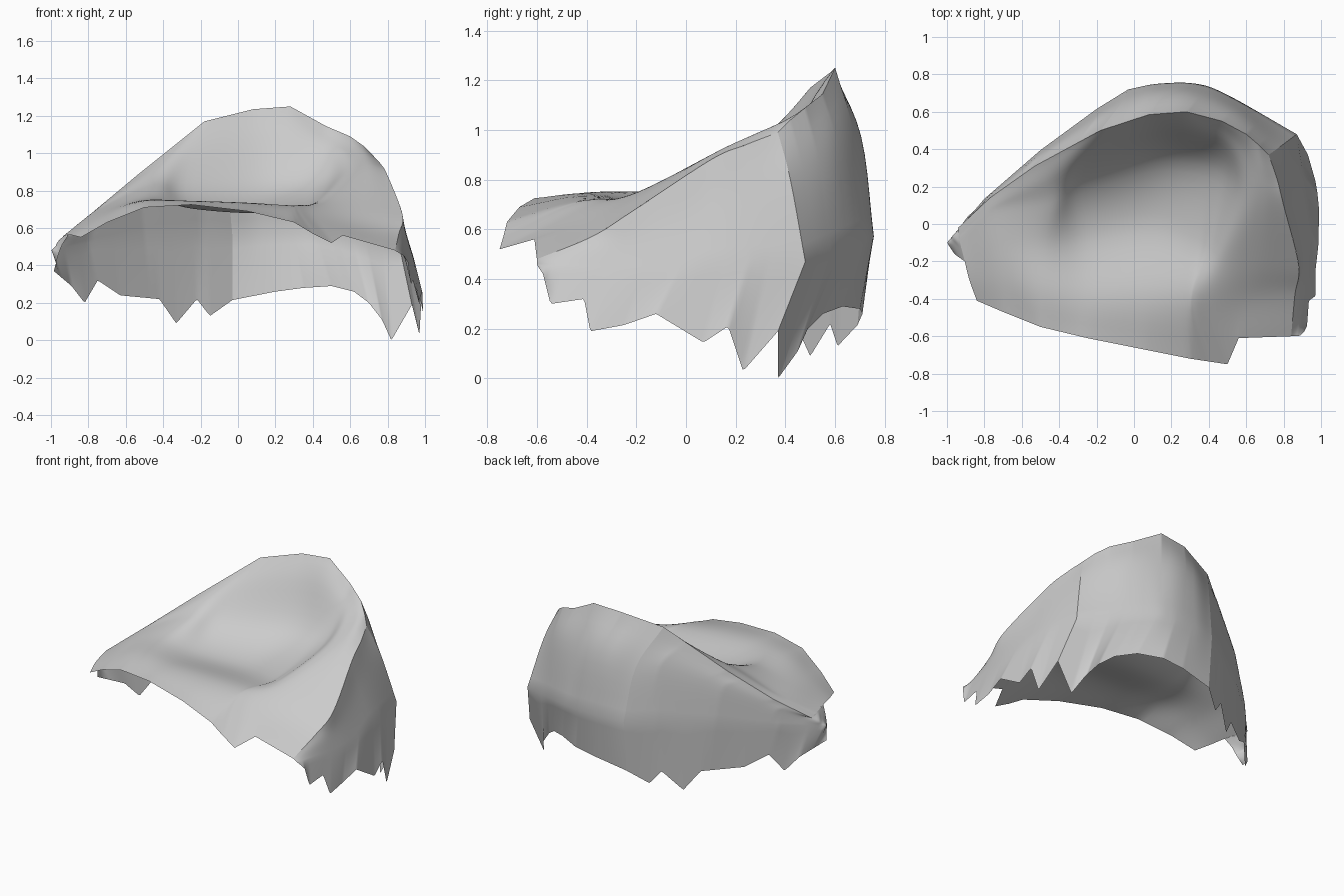
import bpy, bmesh
from mathutils import Vector


def catmull(pts, t):
    """Smooth curve through pts, t in 0..len-1."""
    i = min(int(t), len(pts) - 2)
    f = t - i
    b, c = pts[i], pts[i + 1]
    a = pts[i - 1] if i else 2 * b - c
    d = pts[i + 2] if i + 2 < len(pts) else 2 * c - b
    return 0.5 * (2 * b + (c - a) * f + (2 * a - 5 * b + 4 * c - d) * f * f
                  + (3 * b - a - 3 * c + d) * f ** 3)


def rail(points, n, smooth=True, by_index=False):
    """Resample a rail, evenly per point or by horizontal distance."""
    p = [Vector(q) for q in points]
    acc = [0.0]
    for a, b in zip(p, p[1:]):
        acc.append(acc[-1] + (1 if by_index else (b - a).xy.length + 0.02))
    out = []
    for k in range(n + 1):
        s = acc[-1] * k / n
        i = max(j for j in range(len(p) - 1) if acc[j] <= s + 1e-9)
        f = min(1, (s - acc[i]) / (acc[i + 1] - acc[i]))
        out.append(catmull(p, i + f) if smooth else p[i].lerp(p[i + 1], f))
    return out


def loft(name, rails, steps, straight_hem=False):
    """Smooth skin across a stack of rails; the last band may be straight."""
    bm = bmesh.new()
    rows = []
    n = len(rails) - 1
    for s in range(steps + 1):
        t = n * s / steps
        if straight_hem and t > n - 1:
            row = [a.lerp(b, t - n + 1) for a, b in zip(rails[-2], rails[-1])]
        else:
            use = rails[:-1] if straight_hem else rails
            row = [catmull(list(col), t) for col in zip(*use)]
        rows.append([bm.verts.new(v) for v in row])
    for r0, r1 in zip(rows, rows[1:]):
        for i in range(len(r0) - 1):
            bm.faces.new((r0[i], r0[i + 1], r1[i + 1], r1[i]))
    me = bpy.data.meshes.new(name)
    bm.to_mesh(me)
    bm.free()
    me.shade_smooth()
    ob = bpy.data.objects.new(name, me)
    bpy.context.collection.objects.link(ob)
    return ob


# Rails of the dished top, left to right, from front edge to back crest
front_edge = [(-.84, -.41, .55), (-.7, -.47, .63), (-.5, -.55, .71), (-.25, -.61, .725), (.05, -.67, .69),
              (.3, -.72, .63), (.4, -.735, .57), (.5, -.75, .52), (.56, -.61, .56), (.84, -.6, .48)]
front_swell = [(-.88, -.3, .56), (-.7, -.3, .67), (-.5, -.35, .745), (-.25, -.38, .745), (.05, -.38, .735),
               (.27, -.4, .72), (.32, -.42, .71), (.41, -.43, .675), (.6, -.4, .63), (.86, -.38, .57)]
dish_floor = [(-.905, -.2, .565), (-.72, -.1, .69), (-.48, -.1, .76), (-.25, -.05, .705), (.07, 0, .68),
              (.32, -.07, .70), (.4, -.12, .73), (.48, -.18, .755), (.66, -.2, .73), (.88, -.22, .67)]
dish_back = [(-.93, -.1, .56), (-.74, .05, .7), (-.45, .11, .83), (-.28, .2, .81), (.08, .32, .81),
             (.32, .32, .82), (.47, .26, .85), (.58, .14, .9), (.69, .1, .9), (.8, .1, .88)]
dish_rim = [(-.935, -.06, .555), (-.755, .1, .7), (-.48, .24, .89), (-.23, .4, 1.05), (.07, .505, 1.12),
            (.29, .52, 1.14), (.47, .47, 1.06), (.59, .36, 1.01), (.685, .27, .98), (.765, .24, .94)]
crest = [(-.94, -.02, .55), (-.77, .14, .69), (-.53, .31, .89), (-.18, .5, 1.17), (.08, .585, 1.235),
         (.28, .6, 1.25), (.47, .55, 1.145), (.6, .48, 1.09), (.67, .42, 1.04), (.72, .37, .99)]
dish = [rail(r, 63, by_index=True) for r in (front_swell, dish_floor, dish_back, dish_rim)]
loft("dished_top", [rail(front_edge, 63, False, True)] + dish + [rail(crest, 63, False, True)], 30)

# Left wall with torn lower edge
left_up = [(-.94, -.175, .51), (-.97, -.07, .52), (-.785, .14, .62), (-.53, .35, .79), (-.2, .57, .93), (-.07, .645, .92)]
left_mid = [(-.96, -.16, .46), (-1, -.1, .48), (-.8, .135, .52), (-.5, .395, .56), (-.2, .615, .57), (-.03, .72, .56)]
left_low = [(-.985, -.12, .37), (-.89, .04, .29), (-.82, .1, .2), (-.75, .17, .32), (-.63, .27, .24),
            (-.42, .44, .22), (-.33, .5, .09), (-.22, .58, .22), (-.15, .61, .13), (-.03, .69, .215)]
left_top = [(-.905, -.2, .565), (-.93, -.1, .56)] + crest[:4]
loft("left_wall", [rail(r, 90, smooth=False) for r in (left_top, left_up, left_mid, left_low)], 15, True)

# Back wall with arched lower edge
back_up = [(-.07, .645, .92), (.1, .695, .97), (.3, .695, .97), (.55, .6, .92), (.79, .42, .8)]
back_mid = [(-.03, .72, .56), (.13, .75, .57), (.33, .75, .57), (.5, .69, .55), (.87, .48, .47)]
back_low = [(-.03, .69, .215), (.2, .71, .26), (.35, .7, .28), (.5, .63, .29), (.62, .55, .26), (.7, .49, .2),
            (.77, .45, .11), (.82, .37, 0), (.93, .37, .19)]
loft("back_wall", [rail(crest[3:], 120, smooth=False), rail(back_up, 120), rail(back_mid, 120),
                   rail(back_low, 120, smooth=False)], 15, True)

# Right wall with torn lower edge
right_top = [r[-1] for r in (crest, dish_rim, dish_back, dish_floor, front_swell, front_edge)]
right_up = [(.79, .42, .8), (.85, .1, .7), (.9, -.2, .56), (.855, -.6, .47)]
right_mid = [(.87, .48, .47), (.92, .15, .48), (.94, -.15, .42), (.875, -.6, .46)]
right_low = [(.93, .37, .19), (.97, .23, .03), (.98, .17, .21), (.99, .07, .145), (.985, -.12, .26),
             (.97, -.25, .215), (.97, -.385, .19), (.935, -.41, .32), (.925, -.545, .3), (.91, -.575, .42),
             (.89, -.595, .45)]
loft("right_wall", [rail(right_top, 100), rail(right_up, 100), rail(right_mid, 100),
                    rail(right_low, 100, smooth=False)], 15, True)
